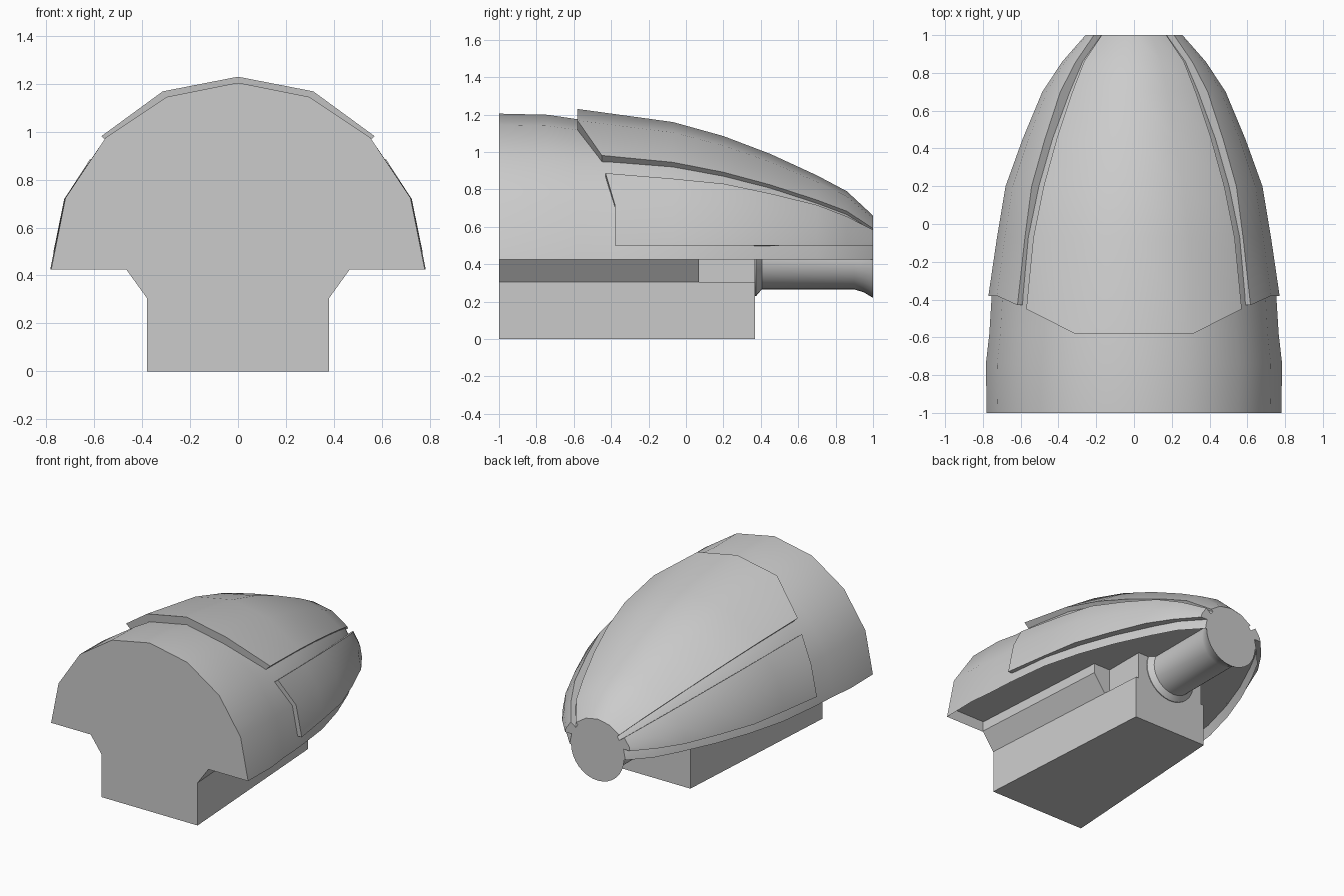
import bpy, bmesh, math

cube = bpy.data.objects.get("Cube")
if cube:
    bpy.data.objects.remove(cube, do_unlink=True)

grey = bpy.data.materials.new("plain_grey")
grey.use_nodes = True
grey.diffuse_color = (0.6, 0.6, 0.6, 1)
grey.node_tree.nodes["Principled BSDF"].inputs["Base Color"].default_value = (0.6, 0.6, 0.6, 1)

AXIS = 0.425          # height of the shell axis
CEILING = 0.5         # recess height under the shell
STEP = math.pi / 8    # one facet of the sixteen-sided shell
STATIONS = [-0.07, 0.2, 0.45, 0.7, 0.86, 1.0]

# radius along the length: (y, radius)
SHELL = [(-1, .78), (-.74, .774), (-.58, .75), (-.38, .735), (-.07, .7), (.2, .63),
         (.45, .54), (.7, .425), (.86, .34), (1, .215)]
TOP = [(-.58, .805), (-.07, .735), (.2, .66), (.45, .565), (.7, .45), (.86, .365), (1, .235)]
SIDE = [(-.43, .772), (-.27, .755), (.2, .678), (.45, .59), (.7, .488), (.86, .385), (1, .265)]


def radius(table, y):
    for (a, ra), (b, rb) in zip(table, table[1:]):
        if y <= b:
            return ra + (rb - ra) * (y - a) / (b - a)
    return table[-1][1]


def on_facet(r, angle, y):
    """Point on the flat-sided section, which widens slightly behind the front."""
    off = (angle % STEP) - STEP / 2
    r *= math.cos(STEP / 2) / math.cos(off)
    wide = 1 + 0.025 * min(1, (y + 1) / 0.5)
    return (r * wide * math.cos(angle), y, AXIS + r * math.sin(angle))


def loft(name, rings, closed=True, smooth=True):
    """Skin a list of rings and cap both ends."""
    bm = bmesh.new()
    rows = [[bm.verts.new(p) for p in ring] for ring in rings]
    n = len(rows[0])
    for a, b in zip(rows, rows[1:]):
        for i in range(n if closed else n - 1):
            j = (i + 1) % n
            bm.faces.new((a[i], a[j], b[j], b[i]))
    bm.faces.new(rows[0])
    bm.faces.new(rows[-1])
    bmesh.ops.recalc_face_normals(bm, faces=bm.faces[:])
    mesh = bpy.data.meshes.new(name)
    bm.to_mesh(mesh)
    bm.free()
    mesh.materials.append(grey)
    obj = bpy.data.objects.new(name, mesh)
    bpy.context.collection.objects.link(obj)
    if smooth:
        bpy.ops.object.select_all(action='DESELECT')
        obj.select_set(True)
        bpy.context.view_layer.objects.active = obj
        bpy.ops.object.shade_smooth_by_angle(angle=math.radians(32))
    return obj


def extrude(name, half, y0, y1, taper=0.0):
    """Extrude a mirrored half profile along y, narrowing each side by taper per unit."""
    rings = []
    for y in (y0, y1):
        slim = [(x - taper * (y - y0), y, z) for x, z in half]
        rings.append(slim + [(-x, py, z) for x, py, z in reversed(slim)])
    return loft(name, rings, smooth=False)


def panel(name, table, columns, starts, mirror=1):
    """Raised armour plate; columns give an angle for a radius."""
    rings = []
    for k in range(len(STATIONS) + 1):
        outer, inner = [], []
        for col, start in zip(columns, starts):
            y = start if k == 0 else STATIONS[k - 1]
            for r, row in ((radius(table, y), outer), (radius(SHELL, y) - 0.01, inner)):
                x, py, z = on_facet(r, col(r), y)
                row.append((x * mirror, py, z))
        rings.append(outer + inner[::-1])
    return loft(name, rings)


# main shell, open underneath
loft("shell", [[on_facet(r, i * STEP, y) for i in range(9)] for y, r in SHELL], closed=False)

# filled inside of the shell, whose flat underside is the recess ceiling
core = []
for y in [-0.995, -0.74, -0.58, -0.38] + STATIONS[:-1] + [0.995]:
    r = radius(SHELL, y) - 0.008
    low = math.asin((CEILING - AXIS) / r)
    angles = [low] + [i * STEP for i in range(1, 8)] + [math.pi - low]
    core.append([on_facet(r, a, y) for a in angles])
loft("recess_ceiling", core)

# top plate
panel("top_plate", TOP, [lambda r, i=i: i * STEP for i in range(2, 7)],
      [-0.45, -0.58, -0.58, -0.58, -0.45])

# side plates with a level lower edge
side_columns = [lambda r: math.asin((CEILING - AXIS) / r), lambda r: STEP,
                lambda r: math.radians(37.5)]
for side, m in (("left", 1), ("right", -1)):
    panel(side + "_side_plate", SIDE, side_columns, [-0.38, -0.38, -0.43], m)

# base, narrowing towards the rear
extrude("base_block", [(.38, 0), (.38, .305)], -1, 0.37, 0.063)
extrude("base_flare", [(.38, .305), (.47, .43), (.47, .51)], -1, 0.07, 0.063)
extrude("inner_block", [(.27, .3), (.27, .51)], 0.06, 0.37)

# rear tube with collar and flared end
tube = [(.36, .2), (.375, .2), (.405, .165), (.9, .165), (.95, .18), (1, .21)]
loft("rear_tube", [[(r * math.cos(a), y, .43 + r * math.sin(a))
                    for a in (i * math.tau / 32 for i in range(32))] for y, r in tube])
